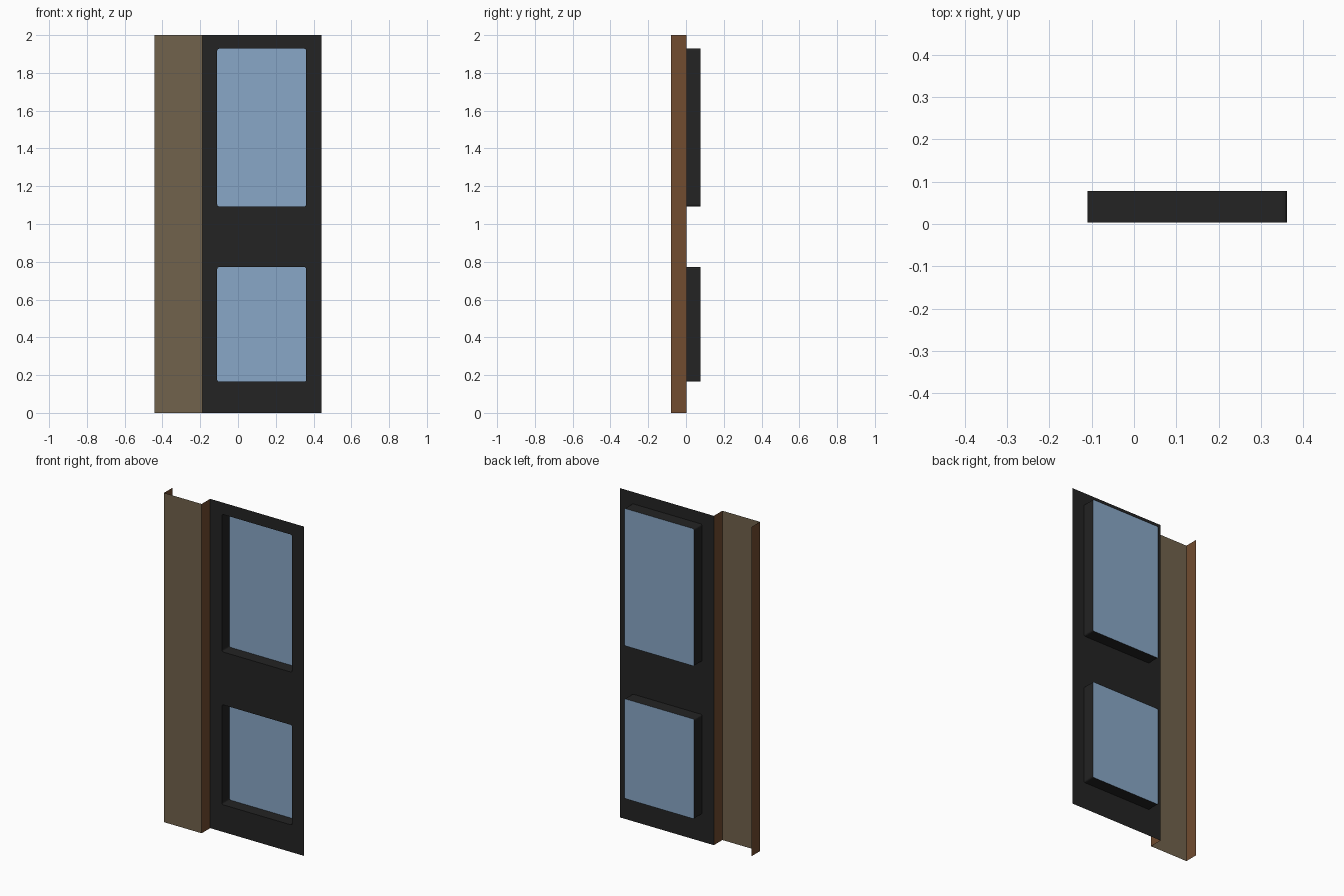
import bpy, bmesh, math

if "Cube" in bpy.data.objects:
    bpy.data.objects.remove(bpy.data.objects["Cube"])

def material(name, rgb):
    m = bpy.data.materials.new(name)
    m.diffuse_color = (*rgb, 1)
    m.use_nodes = True
    m.node_tree.nodes["Principled BSDF"].inputs["Base Color"].default_value = m.diffuse_color
    return m

TAN = material("tan_panel", (0.165, 0.122, 0.072))
BROWN = material("brown_wood", (0.165, 0.072, 0.029))
DARK = material("dark_frame", (0.0170, 0.0170, 0.0170))
GLASS = material("blue_glass", (0.25, 0.39, 0.57))

X0, XM, X1 = -0.442, -0.189, 0.442      # left edge, step, right edge
Y_FRONT, Y_MID, Y_BACK = -0.079, 0.003, 0.078
HEIGHT = 2.0
WINDOWS = {"upper": (-0.11, 0.361, 1.093, 1.928),
           "lower": (-0.11, 0.361, 0.165, 0.772)}

def finish(name, bm, mat):
    me = bpy.data.meshes.new(name)
    bm.to_mesh(me)
    bm.free()
    me.materials.append(mat)
    ob = bpy.data.objects.new(name, me)
    bpy.context.collection.objects.link(ob)
    return ob

def sheet(name, a, b, mat):
    """Vertical sheet between two plan points."""
    bm = bmesh.new()
    pts = [(*a, 0), (*b, 0), (*b, HEIGHT), (*a, HEIGHT)]
    bm.faces.new([bm.verts.new(p) for p in pts])
    return finish(name, bm, mat)

def rounded(x0, x1, z0, z1, r=0.01, n=3):
    """Rounded rectangle outline, counter-clockwise from the front."""
    out = []
    corners = [(x1 - r, z0 + r, -90), (x1 - r, z1 - r, 0),
               (x0 + r, z1 - r, 90), (x0 + r, z0 + r, 180)]
    for cx, cz, start in corners:
        for i in range(n + 1):
            t = math.radians(start + 90 * i / n)
            out.append((cx + r * math.cos(t), cz + r * math.sin(t)))
    return out

def ring(bm, pts, y):
    vs = [bm.verts.new((x, y, z)) for x, z in pts]
    es = [bm.edges.new((v, vs[(i + 1) % len(vs)])) for i, v in enumerate(vs)]
    return vs, es

# raised side panel, open at the back, with its two return edges
sheet("side_panel", (X0, Y_FRONT), (XM, Y_FRONT), TAN)
sheet("outer_return", (X0, Y_MID), (X0, Y_FRONT), BROWN)
sheet("inner_return", (XM, Y_FRONT), (XM, Y_MID), BROWN)

# dark main panel with the two window openings
bm = bmesh.new()
edges = ring(bm, [(XM, 0), (X1, 0), (X1, HEIGHT), (XM, HEIGHT)], Y_MID)[1]
for dims in WINDOWS.values():
    edges += ring(bm, rounded(*dims), Y_MID)[1]
bmesh.ops.triangle_fill(bm, edges=edges, use_beauty=True, normal=(0, -1, 0))
bmesh.ops.dissolve_limit(bm, angle_limit=0.01, verts=bm.verts[:], edges=bm.edges[:])
finish("main_panel", bm, DARK)

# recessed window boxes and their glass
for label, dims in WINDOWS.items():
    outline = rounded(*dims)
    bm = bmesh.new()
    a = ring(bm, outline, Y_MID)[0]
    b = ring(bm, outline, Y_BACK)[0]
    for i in range(len(a)):
        j = (i + 1) % len(a)
        bm.faces.new((a[i], a[j], b[j], b[i]))
    finish(label + "_window_box", bm, DARK)

    bm = bmesh.new()
    bm.faces.new(ring(bm, outline, Y_BACK - 0.002)[0])
    finish(label + "_window_glass", bm, GLASS)
